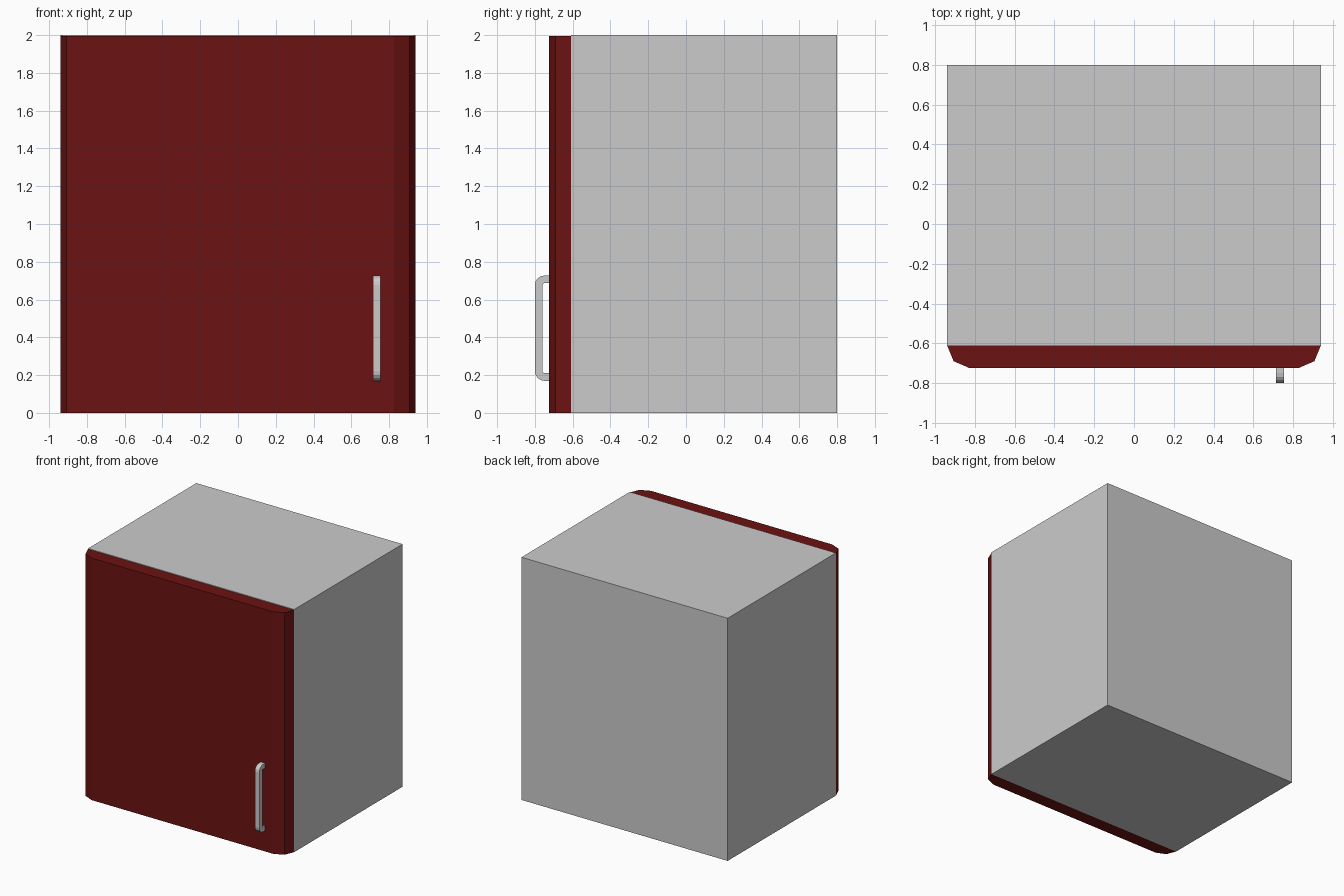
import bpy, bmesh
from math import sin, cos, pi
from mathutils import Vector

if "Cube" in bpy.data.objects:
    bpy.data.objects.remove(bpy.data.objects["Cube"])


def prism(name, profile, depth, color=None):
    """Extrude a flat outline along a vector into a closed solid."""
    bm = bmesh.new()
    face = bm.faces.new([bm.verts.new(p) for p in profile])
    top = bmesh.ops.extrude_face_region(bm, geom=[face], use_keep_orig=True)
    moved = [v for v in top["geom"] if isinstance(v, bmesh.types.BMVert)]
    bmesh.ops.translate(bm, verts=moved, vec=Vector(depth))
    bmesh.ops.recalc_face_normals(bm, faces=bm.faces)
    mesh = bpy.data.meshes.new(name)
    bm.to_mesh(mesh)
    bm.free()
    obj = bpy.data.objects.new(name, mesh)
    bpy.context.collection.objects.link(obj)
    if color:
        mat = bpy.data.materials.new(name + "_paint")
        mat.diffuse_color = color
        mat.use_nodes = True
        mat.node_tree.nodes["Principled BSDF"].inputs["Base Color"].default_value = mat.diffuse_color
        mesh.materials.append(mat)
    return obj


def corner(y, z, r, start, steps=4):
    """Quarter arc in the YZ plane around (y, z)."""
    return [(y + r * cos(start + pi / 2 * i / steps),
             z + r * sin(start + pi / 2 * i / steps)) for i in range(steps + 1)]


# Cabinet body
W, FRONT, BACK = 0.94, -0.61, 0.80
prism("cabinet_body", [(-W, FRONT, 0), (W, FRONT, 0), (W, BACK, 0), (-W, BACK, 0)], (0, 0, 2))

# Door with bevelled vertical edges, just short of the cabinet top
half = [(W, FRONT), (0.907, -0.69), (0.826, -0.725)]
outline = half + [(-x, y) for x, y in reversed(half)]
prism("door", [(x, y, 0) for x, y in outline], (0, 0, 1.995), (0.15, 0.006, 0.006, 1))

# Bow handle: rounded outer corners, square cross-section
z0, z1, bar, r = 0.17, 0.727, 0.04, 0.05
yo, root = -0.80, -0.722
yi = yo + bar
outer = ([(root, z1)] + corner(yo + r, z1 - r, r, pi / 2)
         + corner(yo + r, z0 + r, r, pi) + [(root, z0)])
inner = ([(root, z0 + bar)] + [(yi + 0.008, z0 + bar), (yi, z0 + bar + 0.008)]
         + [(yi, z1 - bar - 0.008), (yi + 0.008, z1 - bar)] + [(root, z1 - bar)])
prism("handle", [(0.714, y, z) for y, z in outer + inner], (0.04, 0, 0))
